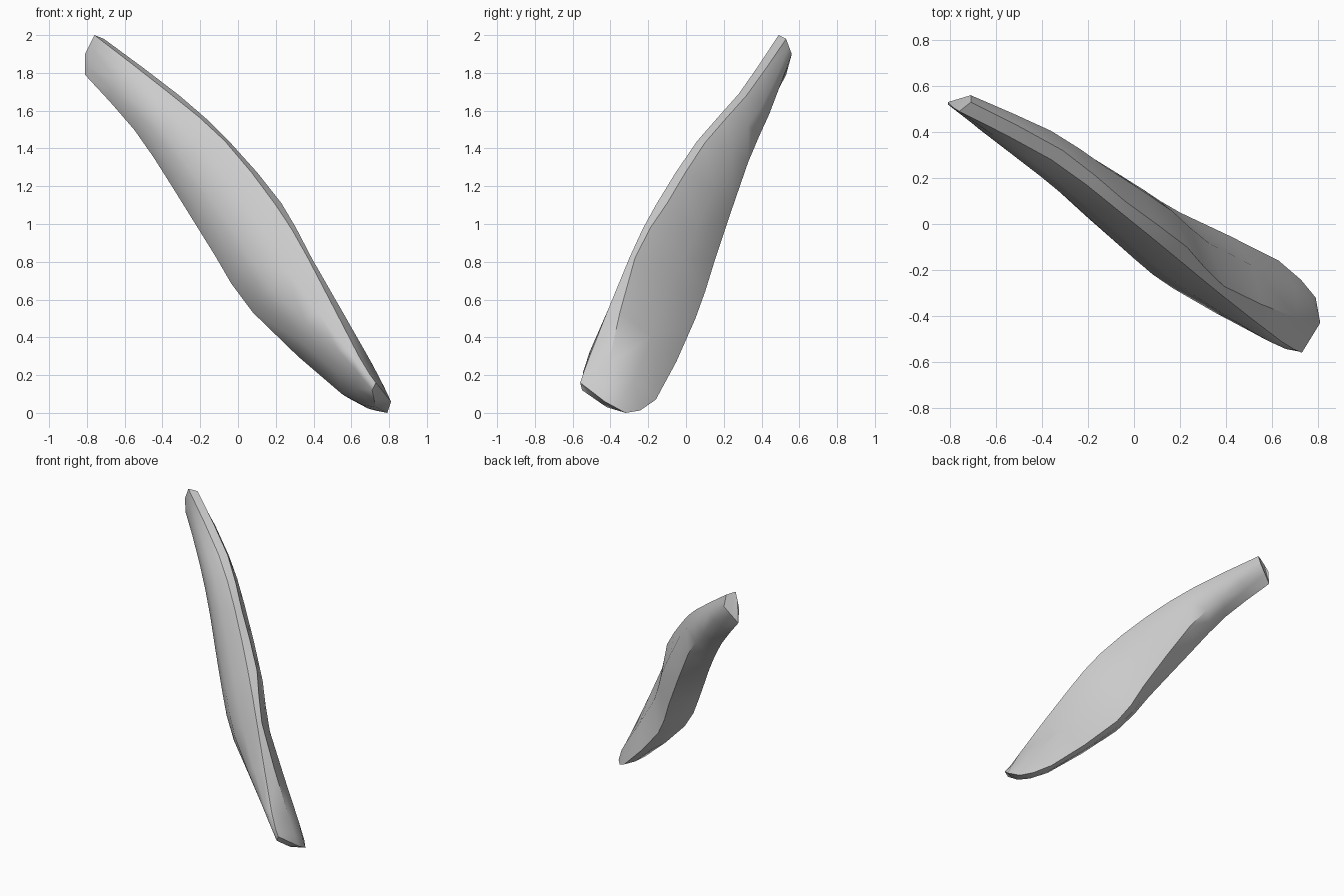
import bpy
import bmesh
import math
from mathutils import Vector

old = bpy.data.objects.get("Cube")
if old:
    bpy.data.objects.remove(old, do_unlink=True)


def make_material(name, color):
    material = bpy.data.materials.new(name)
    material.use_nodes = True
    material.diffuse_color = color
    material.node_tree.nodes["Principled BSDF"].inputs["Base Color"].default_value = color
    return material


def spline(points, steps):
    """Catmull-Rom path through the points, with the ends held in place."""
    path = [Vector(p) for p in points]
    path = [path[0] * 2 - path[1]] + path + [path[-1] * 2 - path[-2]]
    result = []
    for a, b, c, d in zip(path, path[1:], path[2:], path[3:]):
        for i in range(steps):
            t = i / steps
            result.append((b * 2 + (c - a) * t + (a * 2 - b * 5 + c * 4 - d) * t ** 2
                           + (b * 3 - a - c * 3 + d) * t ** 3) / 2)
    return result + [path[-2]]


def swell(first, second, centers, amount):
    """Rail halfway between two others, pushed outward and fading at the tips."""
    rail = []
    for i, (a, b, center) in enumerate(zip(first, second, centers)):
        middle = (a + b) / 2
        outward = middle - center
        outward -= outward.project(b - a)
        fade = math.sin(math.pi * i / (len(first) - 1))
        rail.append(middle + outward.normalized() * amount * math.sqrt(max(fade, 0)))
    return rail


def loft(name, rails, material):
    """Skin neighbouring rails into a closed body with capped ends."""
    bm = bmesh.new()
    rows = [[bm.verts.new(p) for p in rail] for rail in rails]
    for row, following in zip(rows, rows[1:] + rows[:1]):
        for i in range(len(row) - 1):
            bm.faces.new((row[i], row[i + 1], following[i + 1], following[i]))
    for end in (0, -1):
        bm.faces.new([row[end] for row in rows])
    bmesh.ops.triangulate(bm, faces=bm.faces[:])
    bmesh.ops.recalc_face_normals(bm, faces=bm.faces[:])
    mesh = bpy.data.meshes.new(name)
    bm.to_mesh(mesh)
    bm.free()
    mesh.materials.append(material)
    obj = bpy.data.objects.new(name, mesh)
    bpy.context.collection.objects.link(obj)
    return obj


# Ridges of the leaning blade, each running from the top tip to the foot
upper_ridge = [(-.76, .49, 2), (-.36, .28, 1.69), (-.07, .06, 1.44), (.2, -.16, 1.1),
               (.37, -.3, .82), (.64, -.51, .3), (.73, -.56, .16)]
upper_bevel = [(-.71, .53, 1.98), (-.31, .32, 1.68), (-.04, .1, 1.43), (.23, -.1, 1.11),
               (.39, -.27, .82), (.71, -.41, .26), (.81, -.43, .06)]
back_ridge = [(-.71, .56, 1.9), (-.45, .44, 1.58), (-.25, .33, 1.33), (.04, .15, .8),
              (.2, .05, .5), (.63, -.16, .07), (.79, -.32, 0)]
lower_ridge = [(-.81, .53, 1.79), (-.55, .36, 1.5), (-.35, .22, 1.2), (-.12, .02, .83),
               (.08, -.1, .53), (.55, -.3, .1), (.73, -.42, .03)]
front_bulge = [(-.81, .52, 1.9), (-.5, .28, 1.62), (-.3, .12, 1.35), (0, -.15, .93),
               (.17, -.28, .66), (.53, -.48, .33), (.71, -.55, .12)]

upper, bevel, back, lower, front = [spline(r, 2) for r in
    (upper_ridge, upper_bevel, back_ridge, lower_ridge, front_bulge)]
centers = [sum(ring, Vector()) / len(ring) for ring in zip(upper, bevel, back, lower, front)]

# Rounded faces between the ridges
rails = [upper, bevel, swell(bevel, back, centers, .045), back,
         swell(back, lower, centers, .012), lower,
         swell(lower, front, centers, .025), front,
         swell(front, upper, centers, .025)]
stone = make_material("stone grey", (0.6, 0.6, 0.6, 1))
blade = loft("stone_blade", rails, stone)

# Soft facets with crisp ridges
bpy.ops.object.select_all(action="DESELECT")
blade.select_set(True)
bpy.context.view_layer.objects.active = blade
bpy.ops.object.shade_smooth_by_angle(angle=math.radians(40))
